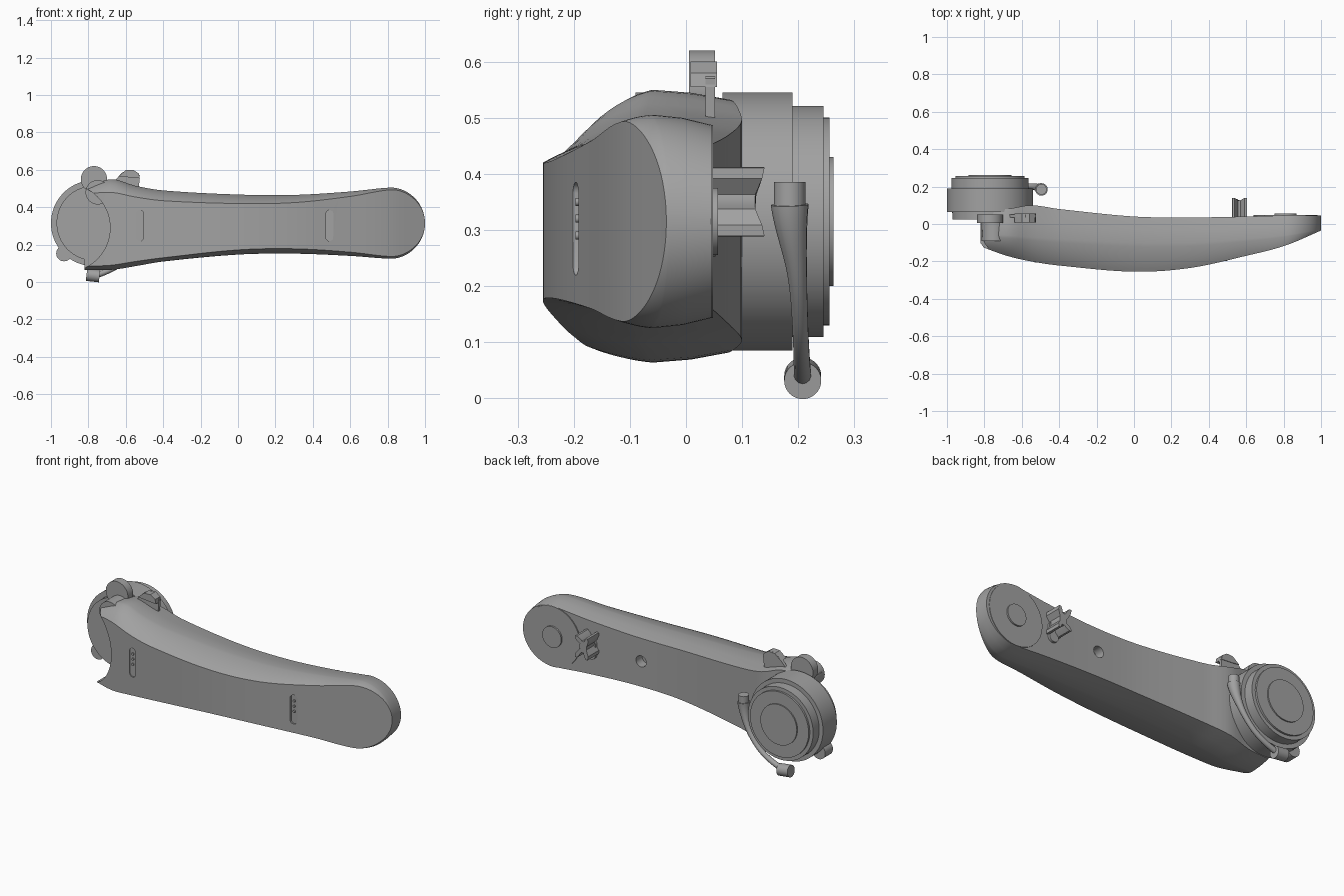
import bpy, bmesh, math
from mathutils import Vector, Matrix

cube = bpy.data.objects.get("Cube")
if cube:
    bpy.data.objects.remove(cube)

grey = bpy.data.materials.new("plain grey")
grey.use_nodes = True
grey.diffuse_color = (0.36, 0.36, 0.36, 1)
grey.node_tree.nodes["Principled BSDF"].inputs["Base Color"].default_value = grey.diffuse_color


def finish(name, bm, angle=30):
    """Turn a bmesh into a smooth object with sharp edges kept."""
    bmesh.ops.recalc_face_normals(bm, faces=bm.faces)
    mesh = bpy.data.meshes.new(name)
    bm.to_mesh(mesh)
    bm.free()
    mesh.materials.append(grey)
    ob = bpy.data.objects.new(name, mesh)
    bpy.context.collection.objects.link(ob)
    shade(ob, angle)
    return ob


def select(ob):
    bpy.ops.object.select_all(action="DESELECT")
    ob.select_set(True)
    bpy.context.view_layer.objects.active = ob


def shade(ob, angle=30):
    select(ob)
    bpy.ops.object.shade_smooth_by_angle(angle=math.radians(angle))


def prism(name, outline, y0, y1):
    """Extrude an outline of (x, z) points along y."""
    bm = bmesh.new()
    face = bm.faces.new([bm.verts.new((x, y0, z)) for x, z in outline])
    new = bmesh.ops.extrude_face_region(bm, geom=[face])["geom"]
    bmesh.ops.translate(bm, vec=(0, y1 - y0, 0),
                        verts=[v for v in new if isinstance(v, bmesh.types.BMVert)])
    return finish(name, bm)


def circle(x, z, r, n=64):
    return [(x + r * math.cos(math.tau * i / n), z + r * math.sin(math.tau * i / n))
            for i in range(n)]


def stadium(x, z, r, half):
    return [(px, pz + math.copysign(half, pz - z)) for px, pz in circle(x, z, r, 22)]


def cut(ob, cutter):
    mod = ob.modifiers.new("cut", "BOOLEAN")
    mod.operation, mod.solver, mod.object = "DIFFERENCE", "EXACT", cutter
    select(ob)
    bpy.ops.object.modifier_apply(modifier=mod.name)
    bpy.data.objects.remove(cutter)
    shade(ob)


# Arm sections: x, front y, shoulder y, back y, front top, top, front bottom, bottom
SECTIONS = [
    (-.82, -.12, -.06, .07, .47, .5, .085, .065),
    (-.68, -.17, -.06, .08, .48, .55, .09, .065),
    (-.55, -.2, -.07, .1, .455, .515, .11, .085),
    (-.4, -.222, -.08, .08, .435, .49, .13, .11),
    (0, -.255, -.1, .04, .42, .468, .172, .147),
    (.3, -.235, -.1, .035, .425, .466, .178, .152),
    (.6, -.17, -.08, .04, .458, .484, .16, .14),
    (.81, -.115, -.06, .045, .493, .505, .137, .125),
    (1, -.035, -.03, .045, .493, .505, .137, .125),
]


def section(x):
    """Smoothly interpolate the arm sections at x."""
    k = max(i for i in range(len(SECTIONS) - 1) if SECTIONS[i][0] <= x)
    a, b = SECTIONS[k], SECTIONS[k + 1]
    p, q = SECTIONS[max(k - 1, 0)], SECTIONS[min(k + 2, len(SECTIONS) - 1)]
    h = b[0] - a[0]
    t = (x - a[0]) / h
    out = []
    for j in range(1, len(a)):
        m0 = (b[j] - p[j]) / (b[0] - p[0]) * h
        m1 = (q[j] - a[j]) / (q[0] - a[0]) * h
        d = b[j] - a[j]
        out.append(a[j] + t * (m0 + t * (3 * d - 2 * m0 - m1 + t * (m0 + m1 - 2 * d))))
    return out


TIP, TIP_R, MID = .81, .19, .315


def ring(x):
    yf, ym, yb, ztf, zt, zbf, zb = section(x)
    s = math.sqrt(max(0, 1 - (max(0, x - TIP) / TIP_R) ** 2))

    def side(front, outer):
        back = outer + math.copysign(.018, MID - outer)
        ctrl = (yf + (ym - yf) * .45, front + (outer - front) * .8)
        pts = []
        for i in range(9):
            t = i / 8
            w = ((1 - t) ** 2, 2 * t * (1 - t), t * t)
            pts.append((w[0] * yf + w[1] * ctrl[0] + w[2] * ym,
                        w[0] * front + w[1] * ctrl[1] + w[2] * outer))
        pts += [((ym + yb) / 2, outer * .7 + back * .3), (yb, back)]
        return pts
    loop = side(ztf, zt) + side(zbf, zb)[::-1]
    return [(x, y, MID + (z - MID) * s) for y, z in loop]


# Main arm, with a rounded far end
xs = [-.82 + (TIP + .82) * i / 48 for i in range(48)]
xs += [TIP + TIP_R * math.sin(math.pi / 2 * i / 20) * .9995 for i in range(21)]
bm = bmesh.new()
rings = [[bm.verts.new(c) for c in ring(x)] for x in xs]
for a, b in zip(rings, rings[1:]):
    for i in range(len(a)):
        j = (i + 1) % len(a)
        bm.faces.new((a[i], a[j], b[j], b[i]))
bm.faces.new(rings[0])
bm.faces.new(rings[-1])
arm = finish("arm", bm)

# Hollow in the near end, slot in the clamp, hole in the back
cut(arm, prism("hollow_cutter", circle(-.92, .29, .236, 96), -.4, .03))
cut(arm, prism("hole_cutter", circle(.26, .315, .032, 32), -.02, .2))

# Contact slots on the front face, each with three pins
for label, x in (("near", -.525), ("far", .49)):
    y = section(x)[0]
    cut(arm, prism(label + "_slot_cutter", stadium(x, .302, .02, .063), y - .05, y + .007))
    for i in range(3):
        prism(f"{label}_pin_{i}", circle(x, .29 + .03 * i, .007, 16), y, y + .01)

# Clamp ears either side of a gap
CX, CZ, CR = -.77, .55, .07
front_ear = prism("front_clamp_ear", circle(CX, CZ, CR), -.22, -.07)
bm = bmesh.new()
bm.from_mesh(front_ear.data)
bmesh.ops.bisect_plane(bm, geom=bm.verts[:] + bm.edges[:] + bm.faces[:],
                       plane_co=(0, -.1, .62), plane_no=(-.15, -.83, .55), clear_outer=True)
bmesh.ops.holes_fill(bm, edges=[e for e in bm.edges if e.is_boundary])
bm.to_mesh(front_ear.data)
bm.free()
cut(front_ear, prism("bolt_hole_cutter", circle(CX, CZ, .05), -.3, -.1))
prism("clamp_web", circle(CX + .02, CZ - .07, .065), -.09, .03)
prism("back_clamp_ear", circle(CX, CZ, CR), .005, .052)
prism("clamp_tab", [(-.72, .5), (-.53, .5), (-.525, .57), (-.545, .59),
                    (-.58, .6), (-.62, .585), (-.66, .54)], .035, .052)
prism("clamp_tab_rim", [(-.64, .565), (-.525, .555), (-.53, .58), (-.56, .6), (-.6, .598)],
      .008, .055)

# Stepped joint drum
for name, r, y0, y1 in (("drum_front", .2, .025, .07), ("drum", .23, .065, .19),
                        ("drum_step", .206, .18, .245), ("drum_cap", .185, .24, .256),
                        ("drum_centre", .115, .25, .263)):
    prism(name, circle(-.77, .315, r, 96), y0, y1)
prism("drum_stop", circle(-.93, .153, .042, 32), .06, .13)

# Lever wrapped round the drum, with a knob and a pivot
curve = bpy.data.curves.new("lever", "CURVE")
curve.dimensions, curve.bevel_depth, curve.bevel_resolution = "3D", 1, 5
curve.use_fill_caps = True
PATH = [(-.495, .185, .345, .034), (-.498, .186, .31, .03), (-.515, .198, .24, .017),
        (-.565, .203, .15, .014), (-.65, .206, .07, .014), (-.76, .208, .036, .016)]
spline = curve.splines.new("NURBS")
spline.points.add(len(PATH) - 1)
for point, (x, y, z, r) in zip(spline.points, PATH):
    point.co, point.radius = (x, y, z, 1), r
spline.use_endpoint_u, spline.order_u, spline.resolution_u = True, 4, 8
curve.materials.append(grey)
bpy.context.collection.objects.link(bpy.data.objects.new("lever", curve))


def rod(name, centre, axis, r, length):
    bm = bmesh.new()
    turn = Vector(axis).to_track_quat("Z", "Y").to_matrix().to_4x4()
    bmesh.ops.create_cone(bm, cap_ends=True, segments=40, radius1=r, radius2=r, depth=length,
                          matrix=Matrix.Translation(centre) @ turn)
    finish(name, bm)


rod("lever_pivot", (-.495, .185, .36), (0, 0, 1), .028, .05)
rod("lever_knob", (-.775, .208, .0355), (1, 0, -.12), .033, .07)

# Round pad and button on the far end
prism("end_pad", circle(TIP, MID, .172, 96), .03, .048)
prism("end_button", circle(TIP, MID, .06), .04, .057)

# Star knob with hollow sides
star = []
for i in range(32):
    sharp = abs(math.cos(2 * math.tau * i / 32)) ** 3
    a = math.tau * i / 32 + math.pi / 4
    r = .024 + .042 * sharp if i % 8 < 1 or i % 8 > 0 and math.cos(4 * math.tau * i / 32) > 0 else .026
    star.append((.565 + r * math.cos(a) * .85, .35 + r * math.sin(a) * 1.3))
knob = prism("star_knob", star, .03, .14)
for v in knob.data.vertices:
    if v.co.y > .1:
        v.co.y -= .025 * (1 - min(1, math.hypot(v.co.x - .565, v.co.z - .35) / .07))
prism("star_knob_base", stadium(.565, .31, .03, .028), .03, .053)
